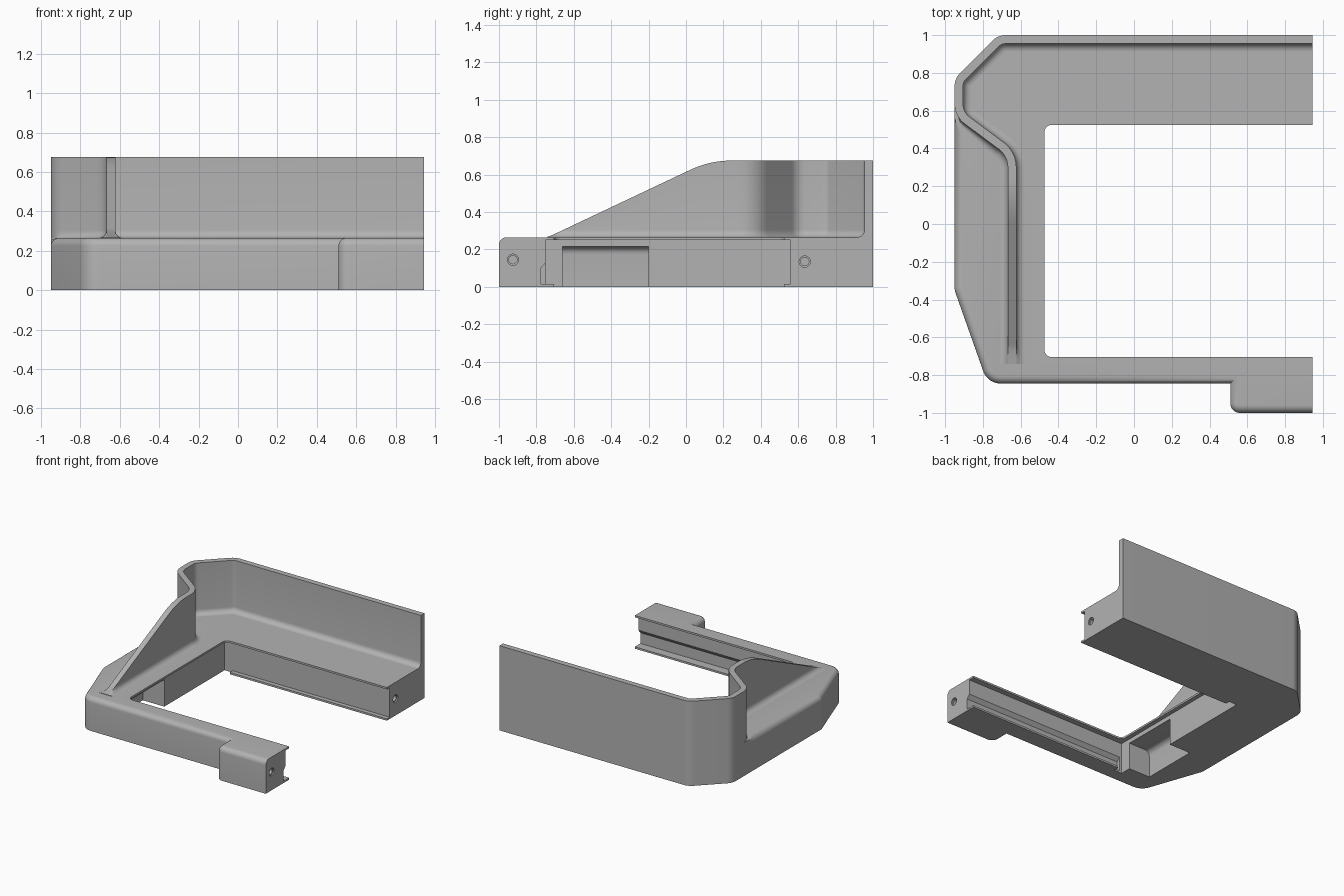
import bpy, bmesh, math
from mathutils import Vector, Matrix

if "Cube" in bpy.data.objects:
    bpy.data.objects.remove(bpy.data.objects["Cube"])

END, FLOOR, TOP, R, THICK = 0.945, 0.265, 0.675, 0.04, 0.045

grey = bpy.data.materials.new("plain grey")
grey.use_nodes = True
grey.diffuse_color = (0.45, 0.45, 0.45, 1)
grey.node_tree.nodes["Principled BSDF"].inputs["Base Color"].default_value = grey.diffuse_color


def make(name, rings, closed=True):
    """Skin a list of equal rings, capping both ends."""
    bm = bmesh.new()
    rows = [[bm.verts.new(p) for p in ring] for ring in rings]
    n = len(rows[0])
    for a, b in zip(rows, rows[1:]):
        for i in range(n):
            j = (i + 1) % n
            bm.faces.new((a[i], a[j], b[j], b[i]))
    bm.faces.new(rows[0][::-1])
    bm.faces.new(rows[-1])
    bmesh.ops.recalc_face_normals(bm, faces=bm.faces)
    mesh = bpy.data.meshes.new(name)
    bm.to_mesh(mesh)
    bm.free()
    ob = bpy.data.objects.new(name, mesh)
    bpy.context.collection.objects.link(ob)
    mesh.materials.append(grey)
    return ob


def rounded(corners):
    """Replace each (x, y, radius) corner by an arc."""
    out = []
    for i, (x, y, r) in enumerate(corners):
        p = Vector((x, y))
        if not r:
            out.append(p)
            continue
        a = (p - Vector(corners[i - 1][:2])).normalized()
        b = (Vector(corners[(i + 1) % len(corners)][:2]) - p).normalized()
        turn = math.atan2(a.x * b.y - a.y * b.x, a.dot(b))
        start = p - a * r * math.tan(abs(turn) / 2)
        side = math.copysign(r, turn)
        arm = Vector((a.y, -a.x)) * side
        centre = start - arm
        for k in range(9):
            out.append(centre + Matrix.Rotation(turn * k / 8, 2) @ arm)
    return out


def mitres(pts, closed):
    """Inward offset direction at each point of a path."""
    n = len(pts)
    norms = []
    for i in range(n):
        d = (pts[(i + 1) % n] - pts[i]).normalized()
        norms.append(Vector((-d.y, d.x)))
    out = []
    for i in range(n):
        a, b = norms[i - 1], norms[i]
        if not closed and i == 0:
            a = b
        if not closed and i == n - 1:
            b = a
        out.append((a + b) / (1 + a.dot(b)))
    return out


def smooth(ob):
    bpy.ops.object.select_all(action='DESELECT')
    ob.select_set(True)
    bpy.context.view_layer.objects.active = ob
    bpy.ops.object.shade_smooth_by_angle(angle=math.radians(32))


# C-shaped base with a rounded upper outer edge
corner = [(END, 1, 0), (-0.72, 1, 0.1), (-0.95, 0.77, 0.1)]
outline = rounded(corner + [
    (-0.95, 0.56, 0), (-0.95, 0.48, 0), (-0.95, -0.35, 0.1), (-0.775, -0.845, 0.1),
    (0.51, -0.845, 0), (0.51, -1, 0.05), (END, -1, 0),
    (END, -0.705, 0), (-0.475, -0.705, R), (-0.475, 0.525, R), (END, 0.525, 0)])
inward = mitres(outline, True)


def edge_shift(p, m):
    if p.y > 0.5 or not (p.x < -0.6 or p.y < -0.8):
        return Vector((0, 0))
    return Vector((0, 1)) if p.x > 0.9 else m


rings = [[(p.x, p.y, 0) for p in outline]]
for k in range(7):
    a = math.pi / 2 * k / 6
    row = [p + edge_shift(p, m) * R * (1 - math.cos(a)) for p, m in zip(outline, inward)]
    rings.append([(q.x, q.y, FLOOR - R + R * math.sin(a)) for q in row])
base = make("base_frame", rings)


# Cutters for grooves, pocket and screw holes
def prism_x(name, prof, x0, x1):
    return make(name, [[(x, y, z) for y, z in prof] for x in (x0, x1)])


def prism_y(name, prof, y0, y1):
    return make(name, [[(x, y, z) for x, z in prof] for y in (y0, y1)])


def hole(name, y, z):
    ring = [(math.cos(t * math.pi / 12), math.sin(t * math.pi / 12)) for t in range(24)]
    return make(name, [[(x, y + r * c, z + r * s) for c, s in ring]
                       for x, r in ((END + 0.02, 0.03), (END - 0.01, 0.03),
                                    (END - 0.011, 0.022), (END - 0.12, 0.022))])


pocket = [(-0.4, -0.1), (-0.4, 0.215)]
for k in range(7):
    a = math.pi / 2 * k / 6
    pocket.append((-0.66 - R * math.sin(a), 0.175 + R * math.cos(a)))
pocket.append((-0.7, -0.1))

cutters = [
    prism_x("back_groove", [(0.4, 0.015), (0.56, 0.015), (0.56, 0.25), (0.4, 0.25)], -0.49, 1.1),
    prism_x("front_groove", [(-0.6, 0.015), (-0.775, 0.015), (-0.775, 0.1), (-0.75, 0.13),
                             (-0.75, 0.25), (-0.6, 0.25)], -0.49, 1.1),
    prism_y("side_recess", [(-0.51, -0.1), (-0.44, -0.1), (-0.44, 0.25), (-0.51, 0.25)], -0.75, 0.56),
    prism_y("side_pocket", pocket, -0.66, -0.2),
    hole("front_hole", -0.925, 0.145),
    hole("back_hole", 0.635, 0.135),
]
bpy.context.view_layer.objects.active = base
for c in cutters:
    c.hide_render = True
    mod = base.modifiers.new(c.name, 'BOOLEAN')
    mod.operation, mod.solver, mod.object = 'DIFFERENCE', 'EXACT', c
    bpy.ops.object.modifier_apply(modifier=mod.name)
    bpy.data.objects.remove(c)
smooth(base)


# Upright wall with filleted foot, sloping down towards the front
def wall_top(y):
    slope, knee, w = 0.473, 0.127, 0.11
    if y > knee + w:
        return TOP
    if y > knee - w:
        return TOP - slope * (knee + w - y) ** 2 / (4 * w)
    return max(FLOOR + 0.003, TOP - slope * (knee - y))


path = rounded(corner + [(-0.95, 0.57, 0.13), (-0.668, 0.36, 0.12), (-0.668, -0.74, 0)])
last, tip = path[-2], path.pop()
path += [last.lerp(tip, k / 40) for k in range(1, 41)]

rings = []
for p, m in zip(path, mitres(path, False)):
    top = wall_top(p.y)
    flare = R * min(1, max(0, (0.56 - p.y) / 0.06))
    arc = [math.pi / 2 * k / 6 for k in range(7)]
    prof = [(-flare * (1 - math.sin(a)), FLOOR + R * (1 - math.cos(a))) for a in arc]
    prof += [(0, top), (THICK, top)]
    prof += [(THICK + R * (1 - math.sin(a)), FLOOR + R * (1 - math.cos(a))) for a in arc[::-1]]
    prof = [(-flare, FLOOR - 0.005)] + prof + [(THICK + R, FLOOR - 0.005)]
    rings.append([(*(p + m * d), min(z, top)) for d, z in prof])
wall = make("upright_wall", rings)
smooth(wall)
